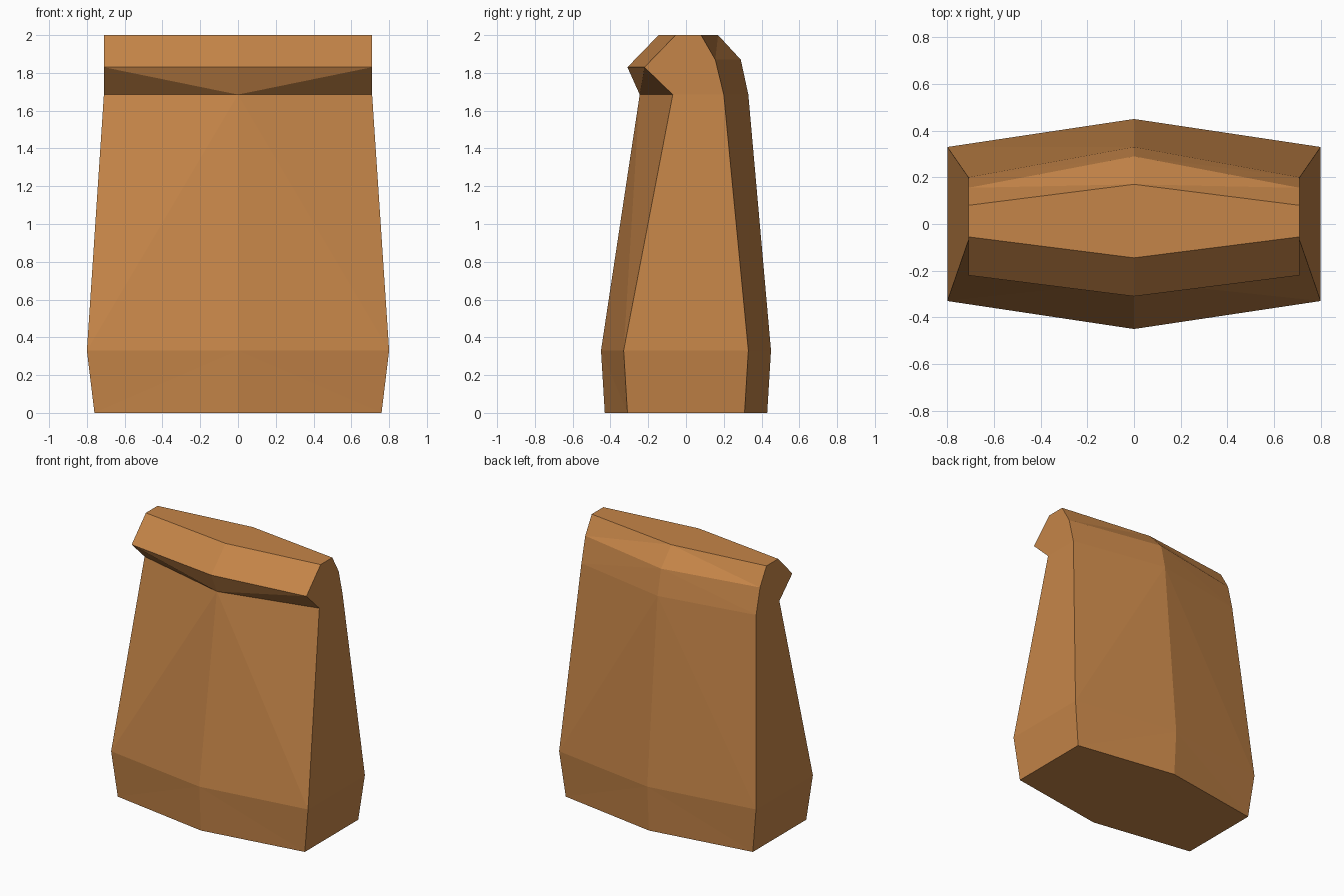
import bpy
import bmesh

cube = bpy.data.objects.get("Cube")
if cube:
    bpy.data.objects.remove(cube, do_unlink=True)

# Kraft paper colour
paper = bpy.data.materials.new("brown_paper")
paper.use_nodes = True
colour = (0.56, 0.235, 0.065, 1.0)
paper.diffuse_color = colour
paper.node_tree.nodes["Principled BSDF"].inputs["Base Color"].default_value = colour

# Side profile, up the front, over the fold and down the back:
# (half width, y at the side edge, y at the centre crease, z)
PROFILE = [
    (0.76, -0.31, -0.43, 0.0),
    (0.80, -0.33, -0.45, 0.33),
    (0.71, -0.07, -0.245, 1.685),   # under the fold
    (0.71, -0.22, -0.31, 1.83),     # fold lip
    (0.71, -0.055, -0.145, 2.0),
    (0.71, 0.08, 0.17, 2.0),
    (0.71, 0.155, 0.29, 1.87),
    (0.71, 0.20, 0.33, 1.685),
    (0.80, 0.33, 0.45, 0.33),
    (0.76, 0.31, 0.43, 0.0),
]

bm = bmesh.new()
centre = [bm.verts.new((0, ym, z)) for w, ye, ym, z in PROFILE]
count = len(PROFILE)

for side in (-1, 1):
    edge = [bm.verts.new((side * w, ye, z)) for w, ye, ym, z in PROFILE]
    # Paper panels from the side edge to the centre crease
    for i in range(count):
        j = (i + 1) % count
        if PROFILE[i][3] == PROFILE[j][3]:
            bm.faces.new((edge[i], edge[j], centre[j], centre[i]))
        elif i < 2:
            bm.faces.new((edge[i], edge[j], centre[j]))
            bm.faces.new((edge[i], centre[j], centre[i]))
        else:
            bm.faces.new((edge[i], edge[j], centre[i]))
            bm.faces.new((edge[j], centre[j], centre[i]))
    # Side gussets: base band, tall panel, folded top
    for ids in ((0, 1, 8, 9), (1, 2, 7, 8), range(2, 8)):
        bm.faces.new([edge[k] for k in ids])

bmesh.ops.recalc_face_normals(bm, faces=bm.faces[:])
mesh = bpy.data.meshes.new("paper_bag")
bm.to_mesh(mesh)
bm.free()
mesh.materials.append(paper)
bag = bpy.data.objects.new("paper_bag", mesh)
bpy.context.collection.objects.link(bag)
